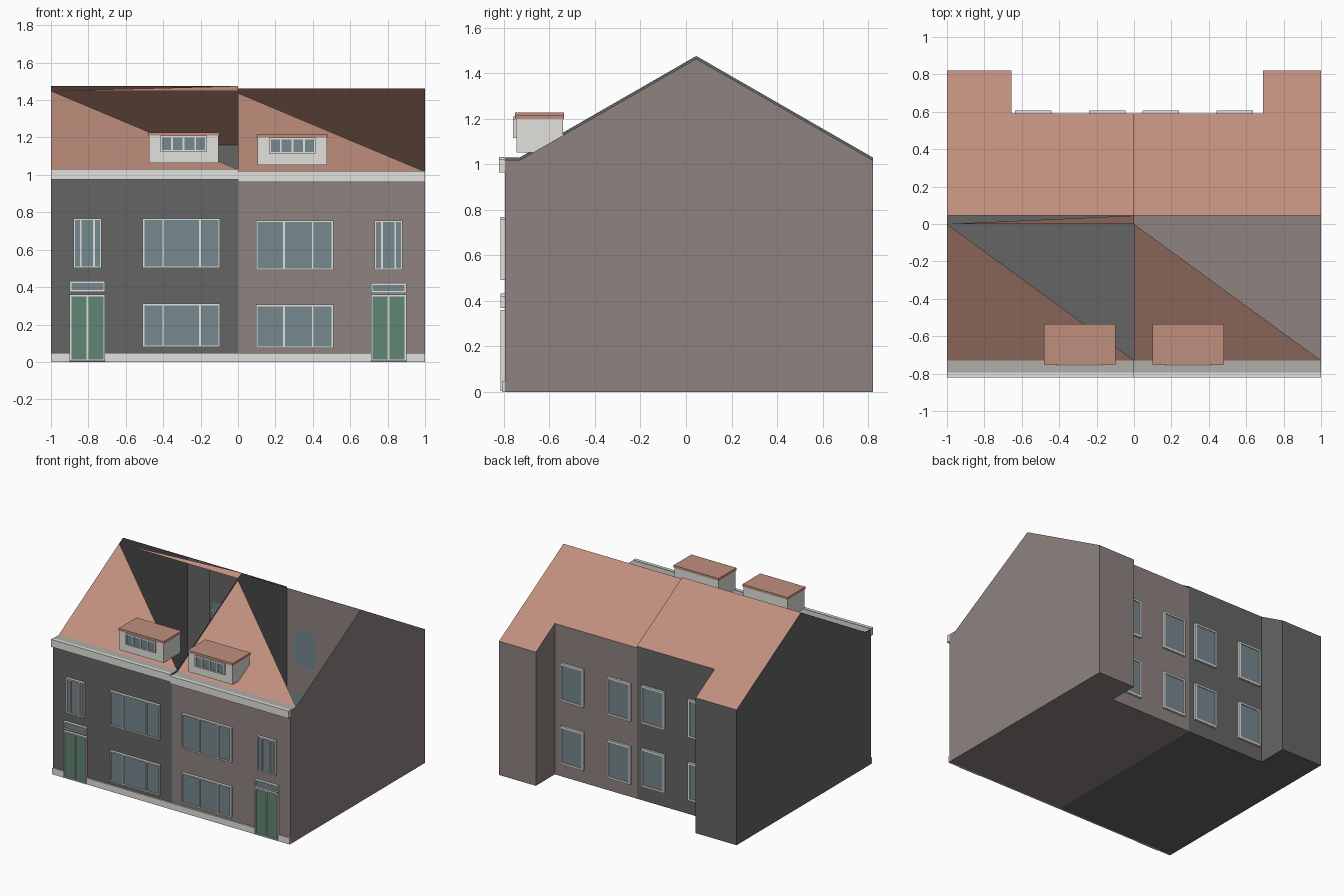
import bpy, bmesh
from mathutils import Vector

if "Cube" in bpy.data.objects:
    bpy.data.objects.remove(bpy.data.objects["Cube"])


def material(name, hex_code):
    m = bpy.data.materials.new(name)
    srgb = [int(hex_code[i:i + 2], 16) / 255 for i in (0, 2, 4)]
    m.diffuse_color = [c / 12.92 if c < 0.04 else ((c + 0.055) / 1.055) ** 2.4 for c in srgb] + [1]
    m.use_nodes = True
    m.node_tree.nodes["Principled BSDF"].inputs["Base Color"].default_value = m.diffuse_color
    return m


GREY = material("dark grey brick", "656565")
TAUPE = material("taupe brick", "8E8380")
TILE = material("terracotta tile", "C08F7D")
WHITE = material("white trim", "E2E1DC")
LEAD = material("gutter grey", "B0ADAA")
GLASS = material("blue grey glass", "76888F")
DOOR = material("green door", "618674")

FRONT, BACK, RECESS = -0.795, 0.82, 0.592
RIDGE, EAVE, SLOPE = 0.045, -0.73, 0.575


def finish(name, bm, mat):
    me = bpy.data.meshes.new(name)
    bm.to_mesh(me)
    bm.free()
    me.materials.append(mat)
    ob = bpy.data.objects.new(name, me)
    bpy.context.collection.objects.link(ob)
    return ob


def sheets(name, mat, polys):
    """Flat polygons, each turned towards its given direction."""
    bm = bmesh.new()
    for pts, facing in polys:
        f = bm.faces.new([bm.verts.new(p) for p in pts])
        f.normal_update()
        if f.normal.dot(Vector(facing)) < 0:
            f.normal_flip()
    bmesh.ops.remove_doubles(bm, verts=bm.verts[:], dist=0.0005)
    return finish(name, bm, mat)


def boxes(name, mat, dims):
    """Joined boxes given as (x0, x1, y0, y1, z0, z1)."""
    bm = bmesh.new()
    for x0, x1, y0, y1, z0, z1 in dims:
        r = bmesh.ops.create_cube(bm, size=1)
        for v in r["verts"]:
            v.co = ((x0 + x1) / 2 + v.co.x * (x1 - x0),
                    (y0 + y1) / 2 + v.co.y * (y1 - y0),
                    (z0 + z1) / 2 + v.co.z * (z1 - z0))
    return finish(name, bm, mat)


def window(name, xs, z0, z1, wall, out, pane=GLASS, t=0.009, deep=0.02):
    """Panes between the x positions in xs, set in a white frame with mullions."""
    xs = sorted(xs)
    a, b = xs[0], xs[-1]
    g = sorted((wall, wall + out * deep * 0.6))
    f = sorted((wall, wall + out * deep))
    boxes(name + "_panes", pane, [(a + t / 2, b - t / 2, *g, z0 + t / 2, z1 - t / 2)])
    bars = [(a, b, *f, z0, z0 + t), (a, b, *f, z1 - t, z1),
            (a, a + t, *f, z0 + t, z1 - t), (b - t, b, *f, z0 + t, z1 - t)]
    bars += [(x - t / 2, x + t / 2, *f, z0 + t, z1 - t) for x in xs[1:-1]]
    boxes(name + "_frame", WHITE, bars)


def house(side, s, brick, top, wing, dz, splits):
    eave = top - SLOPE * (RIDGE - EAVE)

    def rz(y):
        return top - SLOPE * abs(y - RIDGE)

    def on_roof(pts):
        return [(x, y, rz(y)) for x, y in pts]

    def upright(x0, y0, x1, y1):
        return [(x0, y0, 0), (x1, y1, 0), (x1, y1, rz(y1)), (x0, y0, rz(y0))]

    # Brick shell: gable, facade, recessed back wall, back wing and floor
    gable = [(FRONT, 0), (FRONT, eave), (EAVE, eave), (RIDGE, top), (BACK, rz(BACK)), (BACK, 0)]
    plan = [(0, FRONT), (s, FRONT), (s, BACK), (wing, BACK), (wing, RECESS), (0, RECESS)]
    walls = [
        ([(s, y, z) for y, z in gable], (s, 0, 0)),
        ([(0, FRONT, 0), (s, FRONT, 0), (s, FRONT, eave), (0, FRONT, eave)], (0, -1, 0)),
        (upright(0, RECESS, wing, RECESS), (0, 1, 0)),
        (upright(wing, RECESS, wing, BACK), (-s, 0, 0)),
        (upright(wing, BACK, s, BACK), (0, 1, 0)),
        ([(x, y, 0) for x, y in plan], (0, 0, 1)),
    ]
    sheets(side + "_brick_walls", brick, walls)

    # Back roof slope over the wing, and the triangular front slope
    back = on_roof([(0, RIDGE), (s, RIDGE), (s, BACK), (wing, BACK), (wing, RECESS), (0, RECESS)])
    tip = -1 if s < 0 else 0
    front = on_roof([(tip, 0), (0, EAVE), (s, EAVE)])
    roof = [(back, (0, 1, 1)), (front, (0, -1, 1))]
    if s < 0:  # narrow tiled sliver under the ridge
        roof.append((on_roof([(-1, 0), (0, 0), (0, RIDGE)]), (0, -1, 1)))
    sheets(side + "_tiled_roof", TILE, roof)

    # Gutter bed and cornice
    sheets(side + "_gutter_bed", LEAD,
           [([(0, FRONT, eave), (s, FRONT, eave), (s, EAVE, eave), (0, EAVE, eave)], (0, 0, 1))])
    x0, x1 = sorted((0, s))
    boxes(side + "_cornice", WHITE, [(x0, x1, -0.82, FRONT, eave - 0.054, eave + 0.003)])

    # Plinth broken by the doorway
    d0, d1 = sorted((s * 0.71, s * 0.9))
    boxes(side + "_plinth", WHITE, [(x0, d0, -0.806, FRONT, 0, 0.048),
                                    (d1, x1, -0.806, FRONT, 0, 0.048)])

    # Front openings
    wide = [s * 0.095, s * 0.51] + [s * v for v in splits]
    window(side + "_upper_wide_window", wide, 0.502 + dz, 0.768 + dz, FRONT, -1)
    window(side + "_lower_wide_window", wide, 0.08 + dz / 2, 0.312 + dz / 2, FRONT, -1)
    window(side + "_narrow_window", [s * v for v in (0.73, 0.77, 0.84, 0.88)],
           0.502 + dz, 0.768 + dz, FRONT, -1)
    window(side + "_front_door", [d0, (d0 + d1) / 2, d1], 0.004, 0.36, FRONT, -1, DOOR)
    window(side + "_door_transom", [d0, d1], 0.375 + dz / 2, 0.432 + dz, FRONT, -1)

    # Back windows in two rows
    for i, (a, b) in enumerate(((0.045, 0.24), (0.44, 0.635))):
        for row, z0, z1 in (("lower", 0.11, 0.40), ("upper", 0.59, 0.88)):
            window(f"{side}_back_{row}_window_{i + 1}", [s * a, s * b],
                   z0 + dz, z1 + dz, RECESS, 1, t=0.014, deep=0.016)

    # Dormer with flat tiled top and four-pane window
    m0, m1 = sorted((s * 0.105, s * 0.475))
    boxes(side + "_dormer", WHITE, [(m0, m1, -0.745, -0.54, 1.063 + dz, 1.21 + dz)])
    boxes(side + "_dormer_roof", TILE, [(m0 - 0.005, m1 + 0.005, -0.75, -0.535, 1.21 + dz, 1.228 + dz)])
    w0, w1 = sorted((s * 0.167, s * 0.415))
    window(side + "_dormer_window", [w0 + (w1 - w0) * k / 4 for k in range(5)],
           1.125 + dz, 1.21 + dz, -0.745, -1, deep=0.014)
    return gable


left_profile = house("left", -1, GREY, 1.475, -0.655, 0.0, (0.203, 0.40))
house("right", 1, TAUPE, 1.463, 0.69, -0.011, (0.246, 0.40))

# Party wall between the two houses, stopping at the recessed back wall
party = [p for p in left_profile if p[0] < 0.5]
party += [(RECESS, 1.475 - SLOPE * (RECESS - RIDGE)), (RECESS, 0)]
sheets("party_wall", GREY, [([(0, y, z) for y, z in party], (1, 0, 0))])
